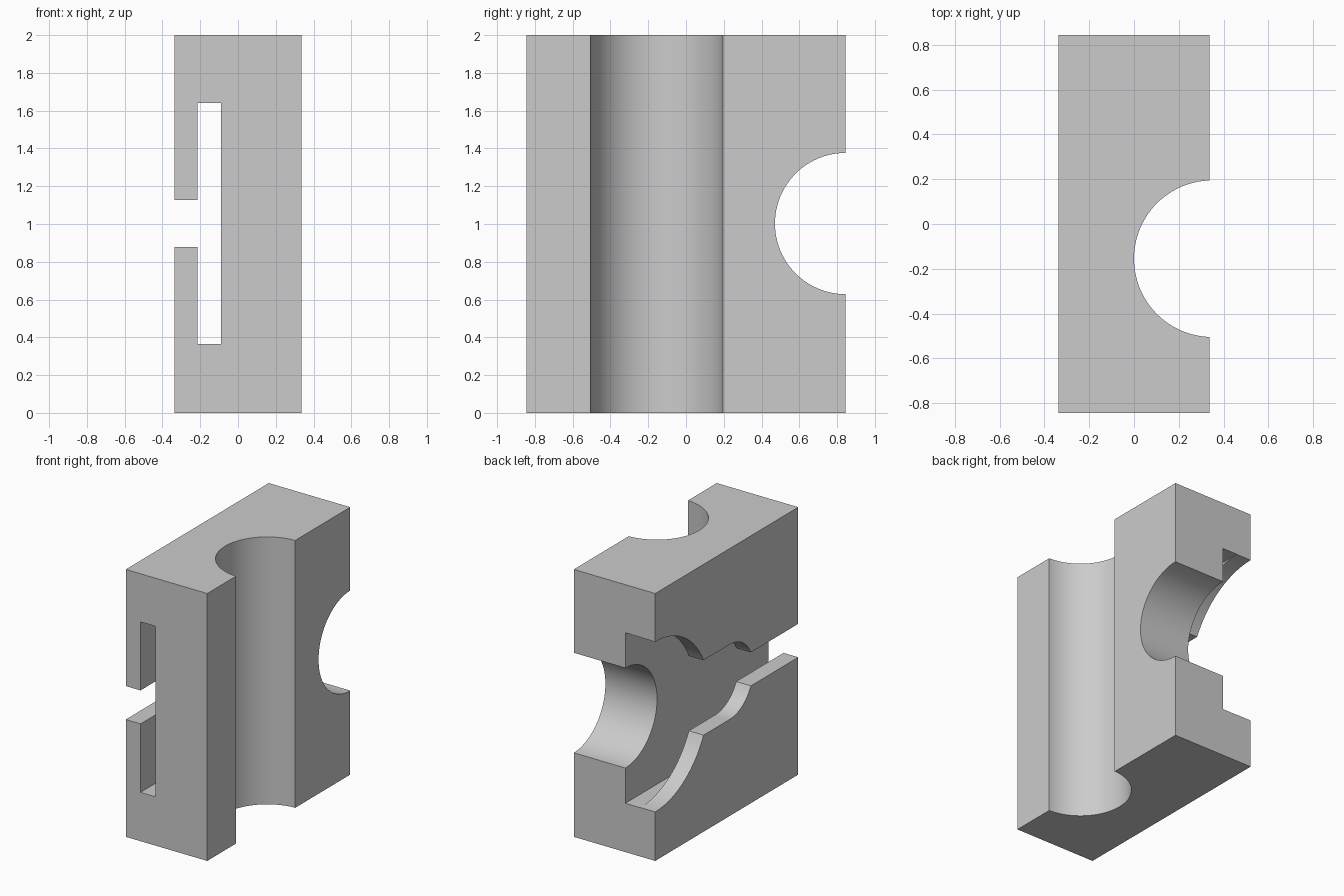
import bpy
import math

old = bpy.data.objects.get("Cube")
if old:
    bpy.data.objects.remove(old)

W, D, H = 0.337, 0.845, 2.0      # half width, half depth, height
MID = 1.0025                     # height of the slot and bore axis

grey = bpy.data.materials.new("plain grey")
grey.use_nodes = True
grey.diffuse_color = (0.6, 0.6, 0.6, 1)
grey.node_tree.nodes["Principled BSDF"].inputs["Base Color"].default_value = (0.6, 0.6, 0.6, 1)


def box(name, x, y, z):
    """Box from (low, high) ranges on each axis."""
    bpy.ops.mesh.primitive_cube_add(size=1, location=[sum(r) / 2 for r in (x, y, z)])
    ob = bpy.context.object
    ob.name = name
    ob.scale = [r[1] - r[0] for r in (x, y, z)]
    bpy.ops.object.transform_apply(location=True, rotation=True, scale=True)
    ob.data.materials.append(grey)
    return ob


def cylinder(name, radius, length, centre, along_x=False):
    turn = (0, math.pi / 2, 0) if along_x else (0, 0, 0)
    bpy.ops.mesh.primitive_cylinder_add(vertices=96, radius=radius, depth=length,
                                        location=centre, rotation=turn)
    ob = bpy.context.object
    ob.name = name
    bpy.ops.object.transform_apply(location=True, rotation=True, scale=True)
    ob.data.materials.append(grey)
    return ob


block = box("slotted_block", (-W, W), (-D, D), (0, H))

# Cylindrical channel, round bore and T-slot cavity
mouth_x = (-0.5, -0.15)
mouth_len = mouth_x[1] - mouth_x[0]
mouth_mid = sum(mouth_x) / 2
cutters = [
    cylinder("channel_cutter", 0.35, 3, (0.35, -0.155, 1)),
    cylinder("bore_cutter", 0.374, 2, (0, D, MID), True),
    box("cavity_cutter", (-0.215, -0.09), (-1, 1), (0.365, 1.64)),
    # Keyhole mouth: large round entry, medium rounded slot, narrow slot
    cylinder("entry_cutter", 0.636, mouth_len, (mouth_mid, D, MID), True),
    box("medium_slot_cutter", mouth_x, (-0.035, 1), (MID - 0.28, MID + 0.28)),
    cylinder("medium_end_cutter", 0.28, mouth_len, (mouth_mid, -0.035, MID), True),
    box("narrow_slot_cutter", mouth_x, (-1, 1), (MID - 0.125, MID + 0.125)),
]

for cutter in cutters:
    cutter.hide_render = True
    mod = block.modifiers.new(cutter.name, "BOOLEAN")
    mod.operation = "DIFFERENCE"
    mod.solver = "EXACT"
    mod.object = cutter
    bpy.context.view_layer.objects.active = block
    bpy.ops.object.modifier_apply(modifier=mod.name)
    bpy.data.objects.remove(cutter)

# Smooth curved walls, crisp edges
bpy.ops.object.select_all(action="DESELECT")
block.select_set(True)
bpy.context.view_layer.objects.active = block
bpy.ops.object.shade_smooth_by_angle(angle=math.radians(20))
